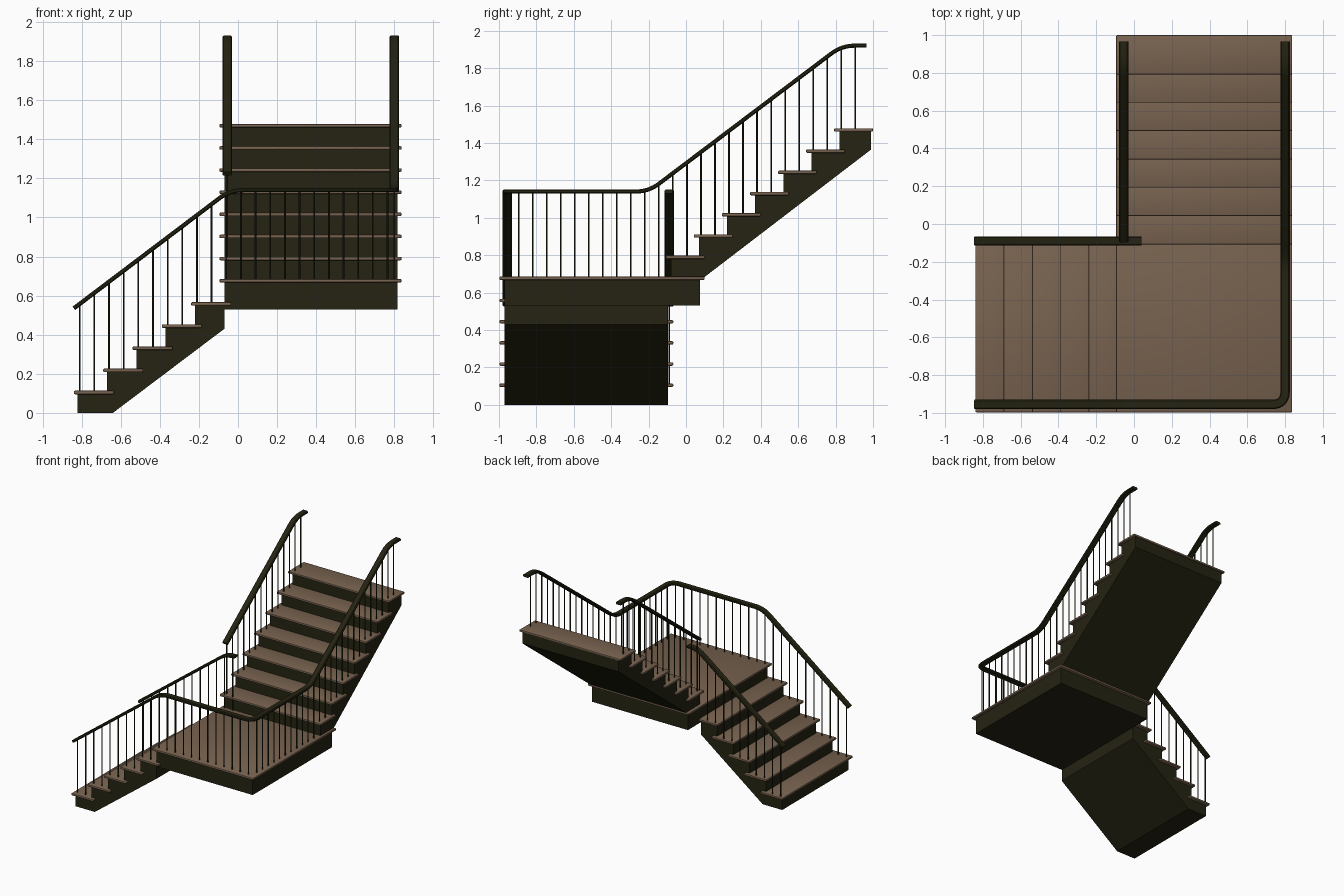
import bpy, bmesh, math
from mathutils import Vector

cube = bpy.data.objects.get("Cube")
if cube:
    bpy.data.objects.remove(cube, do_unlink=True)

RUN, RISE = 0.15, 0.1133
SLOPE = RISE / RUN
THICK = 0.018
LANDING_TOP = 0.685
RAIL_LOW, RAIL_HIGH = 1.14, 1.92


def material(name, rgb):
    m = bpy.data.materials.new(name)
    m.use_nodes = True
    m.diffuse_color = (*rgb, 1)
    bsdf = next(n for n in m.node_tree.nodes if n.type == 'BSDF_PRINCIPLED')
    bsdf.inputs["Base Color"].default_value = (*rgb, 1)
    bsdf.inputs["Roughness"].default_value = 0.6
    return m


DARK = material("dark_olive_paint", (0.018, 0.017, 0.006))
WOOD = material("brown_wood", (0.19, 0.125, 0.08))


def finish(name, bm, mat, smooth=False):
    bmesh.ops.recalc_face_normals(bm, faces=bm.faces)
    me = bpy.data.meshes.new(name)
    bm.to_mesh(me)
    bm.free()
    me.materials.append(mat)
    ob = bpy.data.objects.new(name, me)
    bpy.context.collection.objects.link(ob)
    if smooth:
        bpy.ops.object.select_all(action='DESELECT')
        ob.select_set(True)
        bpy.context.view_layer.objects.active = ob
        bpy.ops.object.shade_smooth_by_angle(angle=math.radians(40))
    return ob


def box(name, x, y, z, mat, bevel=0):
    bm = bmesh.new()
    bmesh.ops.create_cube(bm, size=1)
    for v in bm.verts:
        v.co = [r[0] if c < 0 else r[1] for r, c in zip((x, y, z), v.co)]
    if bevel:
        bmesh.ops.bevel(bm, geom=bm.edges[:], offset=bevel, segments=2,
                        profile=0.5, affect='EDGES')
    return finish(name, bm, mat, bool(bevel))


def extrude_profile(name, pts, place, depth):
    # Solid prism: place() maps a profile point and a depth into space
    bm = bmesh.new()
    face = bm.faces.new([bm.verts.new(place(a, b, depth[0])) for a, b in pts])
    new = bmesh.ops.extrude_face_region(bm, geom=[face])["geom"]
    shift = Vector(place(0, 0, depth[1])) - Vector(place(0, 0, depth[0]))
    bmesh.ops.translate(bm, vec=shift, verts=[v for v in new if isinstance(v, bmesh.types.BMVert)])
    return finish(name, bm, DARK)


def step_profile(start, base, count):
    pts = []
    for i in range(count):
        pts += [(start + i * RUN, base + i * RISE),
                (start + i * RUN, base + (i + 1) * RISE - THICK / 2)]
    return pts


def rounded(path, radius=0.07):
    # Replace each inner corner by a short smooth bend
    p = [Vector(q) for q in path]
    out = [p[0]]
    for a, b, c in zip(p, p[1:], p[2:]):
        s = b + (a - b).normalized() * radius
        e = b + (c - b).normalized() * radius
        for k in range(9):
            t = k / 8
            out.append(s * (1 - t) ** 2 + b * 2 * t * (1 - t) + e * t * t)
    return out + [p[-1]]


def handrail(name, path, w=0.025, h=0.011, c=0.006):
    section = [(-w, c - h), (c - w, -h), (w - c, -h), (w, c - h),
               (w, h - c), (w - c, h), (c - w, h), (-w, h - c)]
    pts = rounded(path)
    bm = bmesh.new()
    rings = []
    for i, p in enumerate(pts):
        d = (pts[min(i + 1, len(pts) - 1)] - pts[max(i - 1, 0)]).normalized()
        side = d.cross(Vector((0, 0, 1))).normalized()
        up = side.cross(d)
        rings.append([bm.verts.new(p + side * a + up * b) for a, b in section])
    for r, s in zip(rings, rings[1:]):
        for k in range(8):
            bm.faces.new((r[k], r[(k + 1) % 8], s[(k + 1) % 8], s[k]))
    bm.faces.new(rings[0])
    bm.faces.new(rings[-1])
    return finish(name, bm, DARK, True)


# Heights of the walking surface and the rail along each flight
def lower_floor(x):
    return min(LANDING_TOP, RISE * (math.floor((x + 0.84) / RUN) + 1))


def lower_rail(x):
    return min(RAIL_LOW, 0.535 + SLOPE * (x + 0.84))


def upper_floor(y):
    return LANDING_TOP + RISE * max(0, math.floor((y + 0.11) / RUN) + 1)


def upper_rail(y):
    return min(RAIL_HIGH, max(RAIL_LOW, RAIL_LOW + SLOPE * (y + 0.2)))


def balusters(name, spots, r=0.0045):
    bm = bmesh.new()
    for x, y, lo, hi in spots:
        rod = bmesh.ops.create_cone(bm, segments=8, radius1=r, radius2=r,
                                    depth=hi - lo + 0.008, cap_ends=True)
        bmesh.ops.translate(bm, vec=(x, y, (lo + hi) / 2 - 0.004), verts=rod["verts"])
    return finish(name, bm, DARK, True)


# Lower flight, climbing towards +x
profile = step_profile(-0.82, 0, 5)
profile += [(-0.07, 5 * RISE - THICK / 2), (-0.07, 0.43), (-0.64, 0)]
extrude_profile("lower_flight_body", profile, lambda a, b, d: (a, d, b), (-0.97, -0.095))
for i in range(5):
    x, z = -0.84 + i * RUN, (i + 1) * RISE
    box(f"lower_tread_{i + 1}", (x, x + 0.205), (-0.997, -0.068), (z - THICK, z), WOOD, 0.006)

# Corner landing
box("landing_body", (-0.07, 0.815), (-0.97, 0.075), (0.53, 0.675), DARK)
box("landing_floor", (-0.095, 0.837), (-0.998, 0.1), (LANDING_TOP - THICK, LANDING_TOP), WOOD, 0.006)

# Upper flight, climbing towards +y
profile = step_profile(-0.08, LANDING_TOP - 0.005, 7)
profile += [(0.99, LANDING_TOP + 7 * RISE - THICK / 2), (0.99, 1.365), (0.095, LANDING_TOP - 0.005)]
extrude_profile("upper_flight_body", profile, lambda a, b, d: (d, a, b), (-0.07, 0.815))
for i in range(7):
    y, z = -0.108 + i * RUN, LANDING_TOP + (i + 1) * RISE
    box(f"upper_tread_{i + 1}", (-0.095, 0.837), (y, y + 0.208), (z - THICK, z), WOOD, 0.006)

# Handrails
FRONT, BACK, LEFT, RIGHT = -0.955, -0.09, 0.8, -0.055
handrail("outer_handrail", [(-0.84, FRONT, 0.535), (-0.04, FRONT, RAIL_LOW),
                            (LEFT, FRONT, RAIL_LOW), (LEFT, -0.2, RAIL_LOW),
                            (LEFT, 0.833, RAIL_HIGH), (LEFT, 0.965, RAIL_HIGH)])
handrail("inner_lower_handrail", [(-0.84, BACK, 0.535), (-0.04, BACK, RAIL_LOW),
                                  (0.04, BACK, RAIL_LOW)])
handrail("inner_upper_handrail", [(RIGHT, -0.09, upper_rail(-0.09)), (RIGHT, 0.833, RAIL_HIGH),
                                  (RIGHT, 0.965, RAIL_HIGH)])

# Balusters, two per step and evenly along the landing
xs = [-0.81 + 0.075 * i for i in range(22)]
ys = [-0.895 + 0.075 * i for i in range(25)]
balusters("outer_front_balusters", [(x, FRONT, lower_floor(x), lower_rail(x)) for x in xs])
balusters("outer_side_balusters", [(LEFT, y, upper_floor(y), upper_rail(y)) for y in ys])
balusters("inner_lower_balusters", [(x, BACK, lower_floor(x), lower_rail(x)) for x in xs[:12]])
balusters("inner_upper_balusters", [(RIGHT, y, upper_floor(y), upper_rail(y)) for y in ys[11:]])
